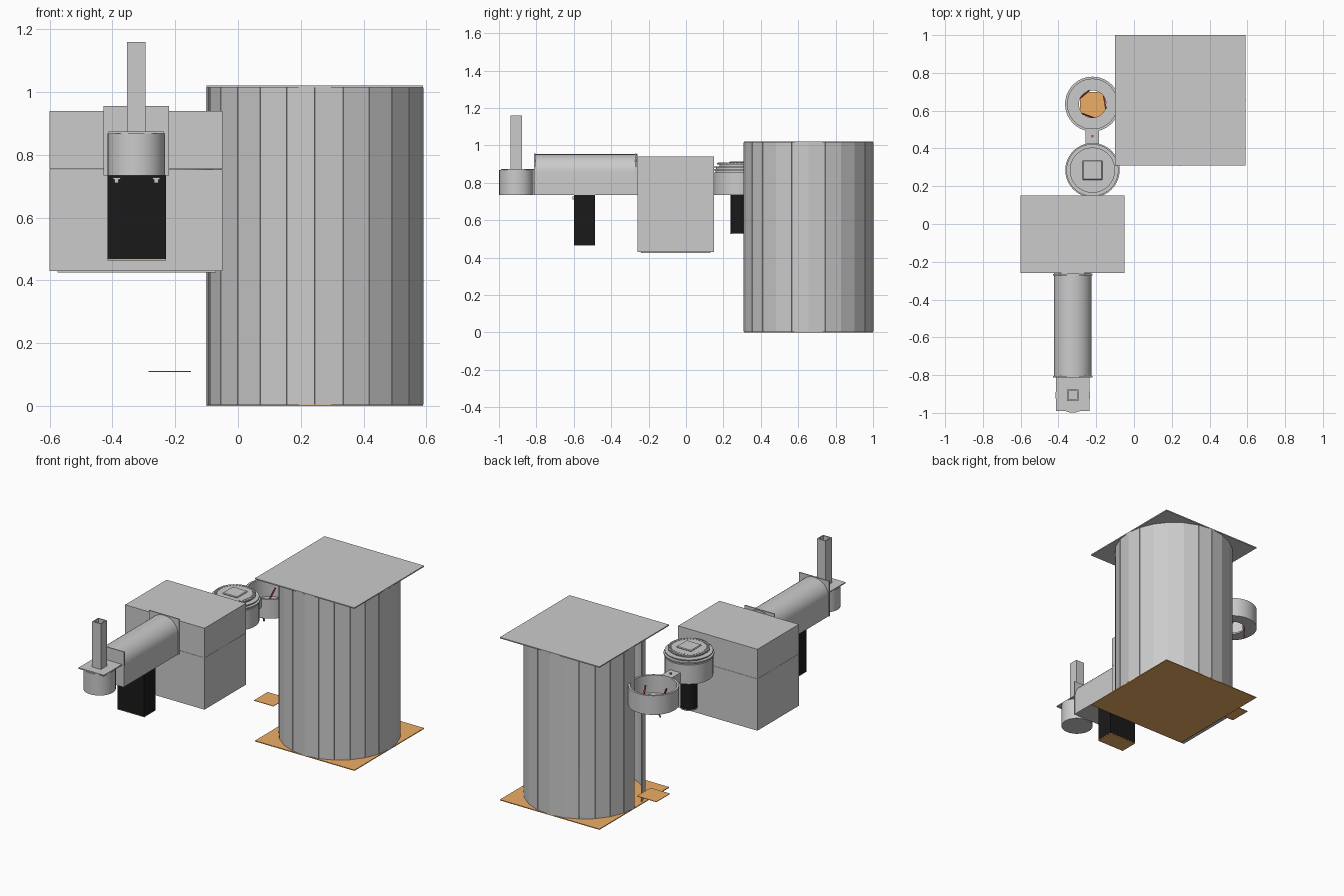
import bpy, bmesh, math
from mathutils import Matrix, Vector

if "Cube" in bpy.data.objects:
    bpy.data.objects.remove(bpy.data.objects["Cube"])


def material(name, color):
    m = bpy.data.materials.new(name)
    m.diffuse_color = color
    m.use_nodes = True
    m.node_tree.nodes["Principled BSDF"].inputs["Base Color"].default_value = m.diffuse_color
    return m


ORANGE = material("orange", (0.85, 0.42, 0.13, 1))
BLACK = material("black", (0.01, 0.01, 0.01, 1))
RED = material("red", (0.5, 0.06, 0.05, 1))


def finish(name, bm, mat=None, smooth=False):
    bmesh.ops.recalc_face_normals(bm, faces=bm.faces)
    me = bpy.data.meshes.new(name)
    bm.to_mesh(me)
    bm.free()
    ob = bpy.data.objects.new(name, me)
    bpy.context.collection.objects.link(ob)
    if mat:
        me.materials.append(mat)
    if smooth:
        bpy.ops.object.select_all(action='DESELECT')
        ob.select_set(True)
        bpy.context.view_layer.objects.active = ob
        bpy.ops.object.shade_smooth_by_angle()
    return ob


def add_box(bm, x0, x1, y0, y1, z0, z1, turn=Matrix()):
    centre = Vector(((x0 + x1) / 2, (y0 + y1) / 2, (z0 + z1) / 2))
    size = Matrix.Diagonal((x1 - x0, y1 - y0, z1 - z0, 1))
    bmesh.ops.create_cube(bm, size=1, matrix=turn @ Matrix.Translation(centre) @ size)


def box(name, *dims, mat=None):
    bm = bmesh.new()
    add_box(bm, *dims)
    return finish(name, bm, mat)


def lathe(name, x, y, profile, n=40, closed=False, mat=None):
    # spin an (r, z) profile about a vertical axis
    bm = bmesh.new()
    rings = []
    for r, z in profile:
        rings.append([bm.verts.new((x + r * math.cos(2 * math.pi * i / n),
                                    y + r * math.sin(2 * math.pi * i / n), z)) for i in range(n)])
    pairs = list(zip(rings, rings[1:]))
    if closed:
        pairs.append((rings[-1], rings[0]))
    else:
        bm.faces.new(rings[0])
        bm.faces.new(rings[-1])
    for a, b in pairs:
        for i in range(n):
            j = (i + 1) % n
            bm.faces.new((a[i], a[j], b[j], b[i]))
    return finish(name, bm, mat, smooth=True)


# Large drum: ring of flat boards with one left out as the opening
CX, CY, R, N = 0.245, 0.655, 0.347, 24
bm = bmesh.new()
step = 2 * math.pi / N
apothem, half = R * math.cos(step / 2), R * math.sin(step / 2) - 0.001
for k in range(N):
    if k == 12:
        continue
    turn = Matrix.Translation((CX, CY, 0)) @ Matrix.Rotation((k + 0.5) * step, 4, 'Z')
    add_box(bm, apothem - 0.006, apothem, -half, half, 0.005, 1.015, turn)
finish("drum_boards", bm)
box("drum_lid", -0.1, 0.59, 0.31, 1.0, 1.015, 1.022)
box("drum_floor", -0.1, 0.59, 0.31, 1.0, 0, 0.005, mat=ORANGE)
box("small_floor_plate", -0.285, -0.15, 0.565, 0.70, 0.108, 0.111, mat=ORANGE)

# Main housing in two stacked halves
box("housing_lower", -0.6, -0.05, -0.26, 0.15, 0.43, 0.754)
box("housing_upper", -0.6, -0.05, -0.26, 0.15, 0.755, 0.94)
box("housing_base", -0.575, -0.07, -0.24, 0.13, 0.425, 0.43)

# Round-topped channel with square end plates
AX = -0.324
bm = bmesh.new()
outline = [(-0.1, 0.735)] + [(-0.1 * math.cos(a), 0.858 + 0.095 * math.sin(a))
                             for a in [math.pi * i / 20 for i in range(21)]] + [(0.1, 0.735)]
face = bm.faces.new([bm.verts.new((AX + x, -0.81, z)) for x, z in outline])
out = bmesh.ops.extrude_face_region(bm, geom=[face])
bmesh.ops.translate(bm, vec=(0, 0.55, 0), verts=[v for v in out["geom"] if isinstance(v, bmesh.types.BMVert)])
finish("channel", bm, smooth=True)
for name, y in (("channel_front_plate", -0.812), ("channel_back_plate", -0.272)):
    box(name, AX - 0.104, AX + 0.104, y, y + 0.007, 0.735, 0.956)

# Front pot with square lid and hollow square chimney
PY = -0.907
lathe("front_pot", AX, PY, [(0.092, 0.735), (0.092, 0.868)], 32)
box("front_pot_lid", AX - 0.088, AX + 0.088, -0.99, -0.812, 0.868, 0.875)
bm = bmesh.new()
for k in range(4):
    turn = Matrix.Translation((AX, PY, 0)) @ Matrix.Rotation(k * math.pi / 2, 4, 'Z')
    add_box(bm, 0.023, 0.03, -0.03, 0.023, 0.875, 1.16, turn)
finish("chimney", bm)

# Black box under the channel
box("black_box", -0.416, -0.23, -0.6, -0.487, 0.468, 0.735, mat=BLACK)
box("black_box_base", -0.416, -0.23, -0.6, -0.487, 0.464, 0.468, mat=ORANGE)
for side in (-1, 1):
    bx = AX + side * 0.063
    bm = bmesh.new()
    add_box(bm, bx - 0.012, bx + 0.012, -0.606, -0.6, 0.722, 0.728)
    add_box(bm, bx - 0.007, bx + 0.007, -0.606, -0.6, 0.711, 0.722)
    finish("bolt_left" if side < 0 else "bolt_right", bm)

# Turntable with stacked discs, ticks and a black motor below
TX, TY = -0.22, 0.285
lathe("turntable_body", TX, TY, [(0.138, 0.735), (0.138, 0.855)])
for i, (r, z0, z1) in enumerate([(0.128, 0.855, 0.865), (0.144, 0.865, 0.873), (0.125, 0.873, 0.882),
                                 (0.138, 0.882, 0.888), (0.105, 0.888, 0.899), (0.12, 0.899, 0.906)]):
    lathe("turntable_disc_%d" % (i + 1), TX, TY, [(r, z0), (r, z1)])
bm = bmesh.new()
for k in range(36):
    turn = Matrix.Translation((TX, TY, 0)) @ Matrix.Rotation(k * math.pi / 18, 4, 'Z')
    add_box(bm, 0.1, 0.115, -0.003, 0.003, 0.905, 0.909, turn)
finish("turntable_ticks", bm)
cap = box("turntable_cap", TX - 0.052, TX + 0.052, TY - 0.052, TY + 0.052, 0.906, 0.915)
bev = cap.modifiers.new("chamfer", 'BEVEL')
bev.width, bev.segments = 0.004, 1
lathe("motor", TX, TY, [(0.048, 0.532), (0.048, 0.735)], 32, mat=BLACK)
lathe("motor_base", TX, TY, [(0.05, 0.527), (0.05, 0.533)], 32)

# Holder ring with open floor, link arm and red legs
HY = 0.635
lathe("holder_ring", TX, HY, [(0.145, 0.68), (0.145, 0.80), (0.132, 0.80), (0.132, 0.69),
                              (0.072, 0.69), (0.072, 0.68)], closed=True)
box("link_arm", TX - 0.036, TX + 0.036, 0.415, 0.505, 0.745, 0.805)
lathe("link_pin", TX, 0.465, [(0.007, 0.80), (0.007, 0.81)], 12, mat=RED)
bm = bmesh.new()
for k in range(3):
    turn = (Matrix.Translation((TX, HY, 0.70)) @ Matrix.Rotation(math.radians(10 + 120 * k), 4, 'Z')
            @ Matrix.Translation((0.066, 0, 0)) @ Matrix.Rotation(math.radians(25), 4, 'X'))
    add_box(bm, -0.004, 0.004, -0.004, 0.004, -0.08, 0.08, turn)
finish("red_legs", bm, RED)
